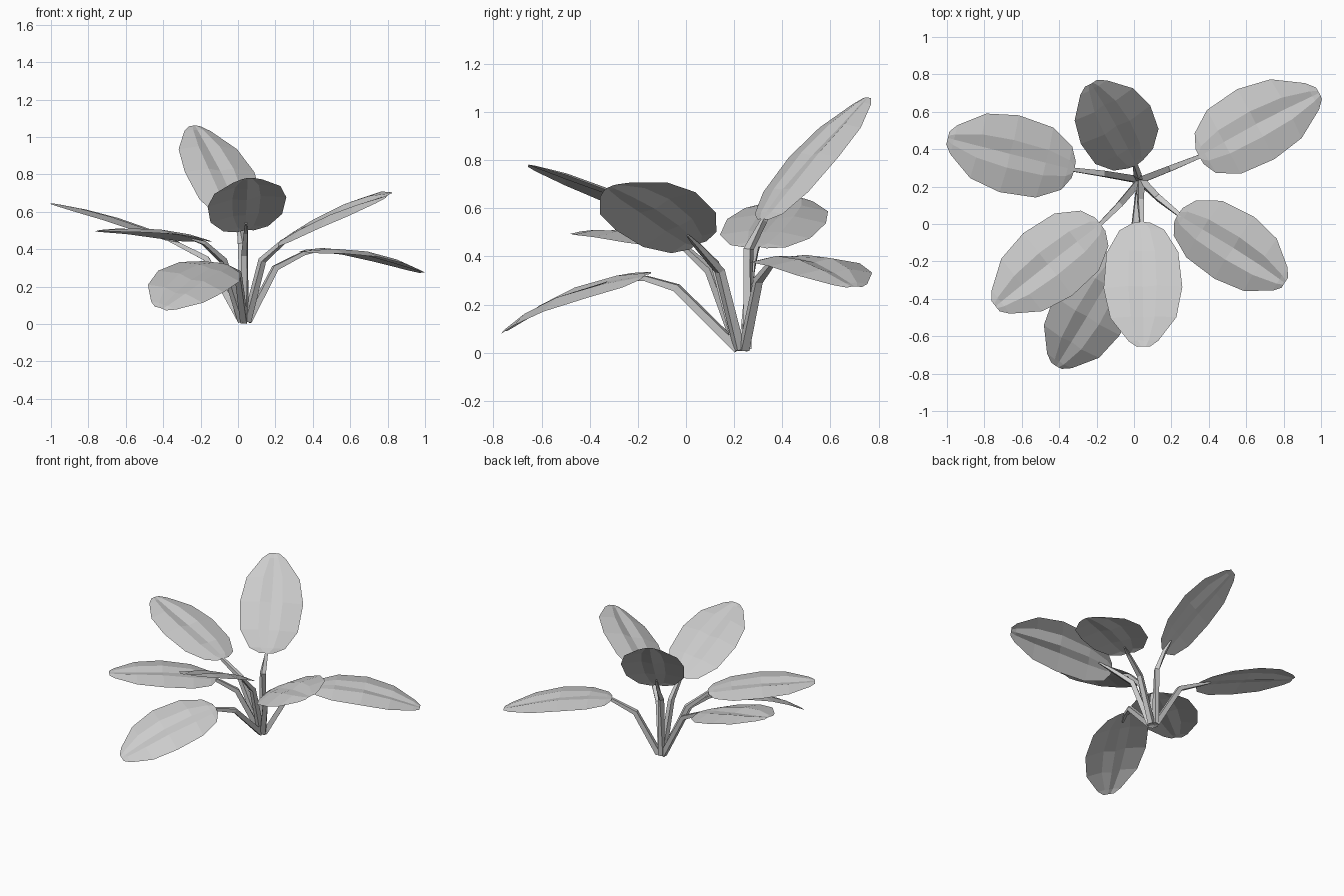
import bpy, bmesh, math
from mathutils import Vector

cube = bpy.data.objects.get("Cube")
if cube:
    bpy.data.objects.remove(cube, do_unlink=True)

# One plain grey for the whole plant
grey = bpy.data.materials.new("plain_grey")
grey.use_nodes = True
COLOUR = (0.6, 0.6, 0.6, 1)
grey.diffuse_color = COLOUR
grey.node_tree.nodes["Principled BSDF"].inputs["Base Color"].default_value = COLOUR

ROOT = Vector((0.035, 0.235, 0.015))
# Blade outline: position along the blade, half width
OUTLINE = [(0, .045), (.05, .12), (.22, .193), (.5, .212), (.75, .178), (.95, .08), (1, .035)]
# Blade cross-section: position across, drop of the edge, depth of the central groove
SECTION = [(-1, .025, 0), (-.36, 0, 0), (0, 0, .018), (.36, 0, 0), (1, .025, 0)]


def finish(bm, name):
    mesh = bpy.data.meshes.new(name)
    bm.to_mesh(mesh)
    bm.free()
    mesh.materials.append(grey)
    obj = bpy.data.objects.new(name, mesh)
    bpy.context.collection.objects.link(obj)


def skin(bm, rows, closed):
    """Join neighbouring rows of vertices with quads."""
    n = len(rows[0])
    for a, b in zip(rows, rows[1:]):
        for i in range(n if closed else n - 1):
            j = (i + 1) % n
            bm.faces.new((a[i], b[i], b[j], a[j]))


def blade_frame(base, mid, tip, roll, t):
    """Point, side direction and upward normal on an arched blade."""
    bend = 2 * mid - (base + tip) / 2
    point = base * (1 - t) ** 2 + bend * 2 * t * (1 - t) + tip * t * t
    along = ((bend - base) * (1 - t) + (tip - bend) * t).normalized()
    heading = tip - base
    side = Vector((-heading.y, heading.x, 0)).normalized()
    side = (side + Vector((0, 0, roll))).normalized()
    return point, side, along.cross(side).normalized()


def build_blade(name, base, mid, tip, roll):
    bm = bmesh.new()
    rows = []
    for t, width in OUTLINE:
        point, side, up = blade_frame(base, mid, tip, roll, t)
        fullness = width / .212
        row = []
        for s, drop, groove in SECTION:
            sink = drop * fullness + groove * math.sin(math.pi * t ** 1.7)
            row.append(bm.verts.new(point + side * s * width - up * sink))
        rows.append(row)
    skin(bm, rows, False)
    for f in bm.faces:
        f.normal_update()
    if sum(f.normal.z for f in bm.faces) < 0:
        bmesh.ops.reverse_faces(bm, faces=bm.faces[:])
    finish(bm, name)


def build_stem(name, path, radii):
    bm = bmesh.new()
    rows = []
    for i, (p, r) in enumerate(zip(path, radii)):
        along = (path[min(i + 1, len(path) - 1)] - path[max(i - 1, 0)]).normalized()
        side = along.cross(Vector((0.1, 0.05, 1))).normalized()
        up = side.cross(along)
        angles = [math.pi * (k / 2 + .25) for k in range(4)]
        rows.append([bm.verts.new(p + (side * math.cos(a) + up * math.sin(a)) * r)
                     for a in angles])
    skin(bm, rows, True)
    bm.faces.new(rows[0])
    bm.faces.new(rows[-1])
    bmesh.ops.recalc_face_normals(bm, faces=bm.faces[:])
    finish(bm, name)


# Each leaf: stem elbow, blade base, blade middle, blade tip, sideways roll
LEAVES = {
    "back_left": ((.2, .30, .30), (.35, .36, .39), (.655, .535, .39), (.99, .70, .275), .03),
    "back": ((.02, .26, .43), (.01, .315, .555), (-.09, .515, .83), (-.23, .75, 1.06), 0),
    "right": ((-.17, .27, .35), (-.32, .29, .44), (-.66, .375, .57), (-.995, .46, .645), .04),
    "front_right": ((-.08, .1, .34), (-.18, .0, .445), (-.46, -.215, .505), (-.74, -.44, .5), 0),
    "low_front": ((.0, -.04, .27), (-.065, -.17, .32), (-.25, -.5, .25), (-.415, -.76, .085), -.28),
    "front": ((.035, .12, .37), (.04, .01, .50), (.045, -.33, .675), (.05, -.655, .78), .12),
    "front_left": ((.13, .14, .34), (.235, .05, .45), (.525, -.13, .61), (.805, -.315, .69), .4),
}

for name, (elbow, base, mid, tip, roll) in LEAVES.items():
    elbow, base, mid, tip = map(Vector, (elbow, base, mid, tip))
    build_blade(name + "_leaf", base, mid, tip, roll)
    # Stem runs from the crown to just beneath the start of the blade
    out = Vector((elbow.x - ROOT.x, elbow.y - ROOT.y, 0)).normalized()
    point, side, up = blade_frame(base, mid, tip, roll, .12)
    path = [ROOT + out * .018, elbow, base - up * .012, point - up * .012]
    build_stem(name + "_stem", path, (.025, .022, .015, .006))
